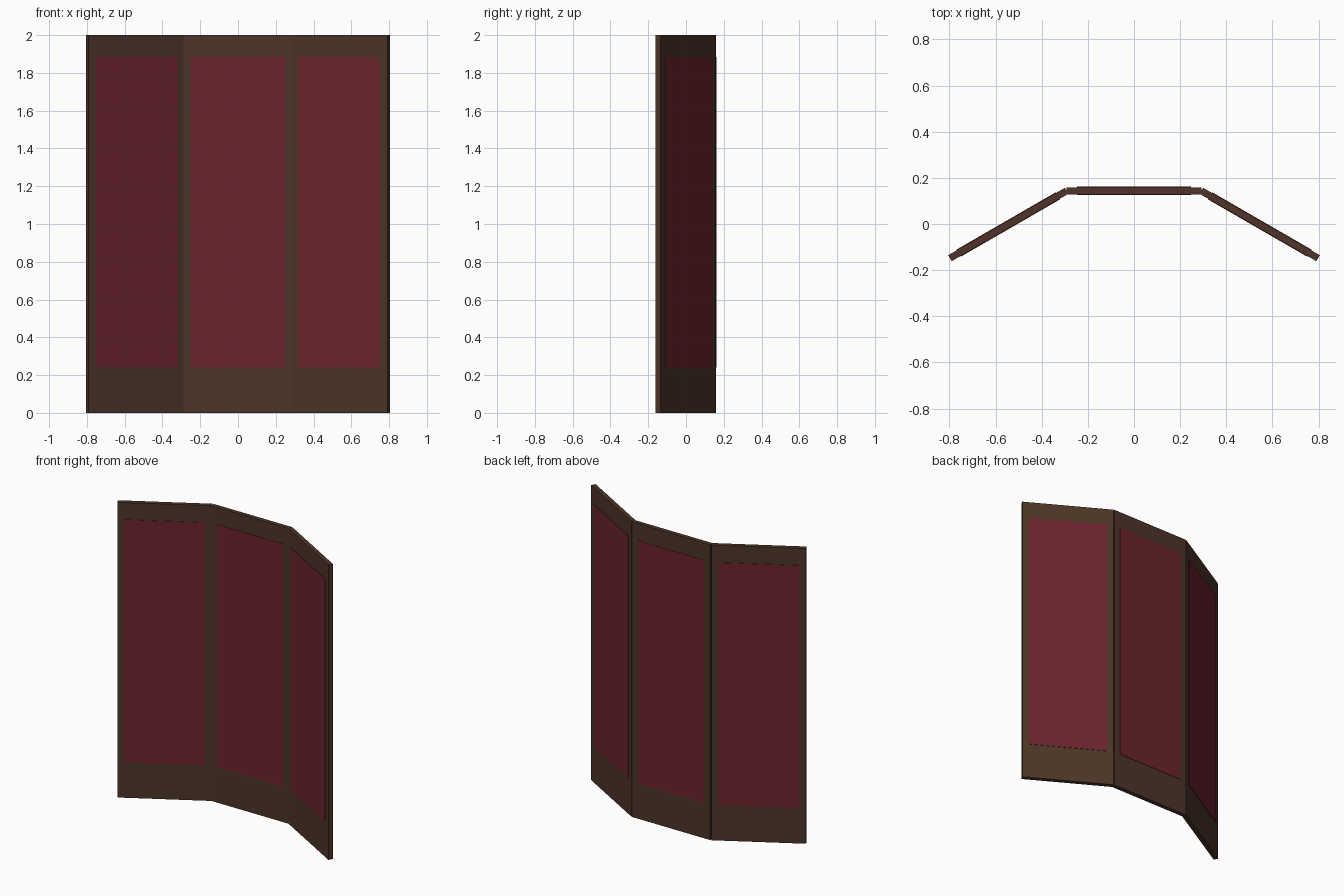
import bpy, math
from mathutils import Matrix, Vector

if "Cube" in bpy.data.objects:
    bpy.data.objects.remove(bpy.data.objects["Cube"])

W, H = 0.584, 2.0           # panel width and height
FRAME_T, CLOTH_T = 0.03, 0.036
STILE = 0.044
CLOTH_Z = (0.24, 1.885)
YC = 0.1438                 # depth of the centre panel
ANGLE = math.radians(30)


def material(name, color):
    m = bpy.data.materials.new(name)
    m.diffuse_color = (*color, 1)
    m.use_nodes = True
    m.node_tree.nodes["Principled BSDF"].inputs["Base Color"].default_value = m.diffuse_color
    return m


wood = material("dark_wood", (0.075, 0.036, 0.021))
cloth = material("red_cloth", (0.15, 0.018, 0.026))


def box(name, size, center, place, mat):
    bpy.ops.mesh.primitive_cube_add(size=1)
    ob = bpy.context.object
    ob.name = name
    ob.data.transform(place @ Matrix.Translation(center) @ Matrix.Diagonal((*size, 1)))
    ob.data.materials.append(mat)


def panel(side, place, offset):
    # wooden frame board with a slightly proud cloth inset on both faces
    box(side + "_frame", (W, FRAME_T, H), Vector((offset, 0, H / 2)), place, wood)
    z0, z1 = CLOTH_Z
    box(side + "_cloth", (W - 2 * STILE, CLOTH_T, z1 - z0),
        Vector((offset, 0, (z0 + z1) / 2)), place, cloth)


# centre panel, then the two wings folded forward about its edges
panel("centre", Matrix.Translation((0, YC, 0)), 0)
for side, s in (("left", -1), ("right", 1)):
    hinge = Matrix.Translation((s * W / 2, YC, 0)) @ Matrix.Rotation(-s * ANGLE, 4, 'Z')
    panel(side, hinge, s * W / 2)
